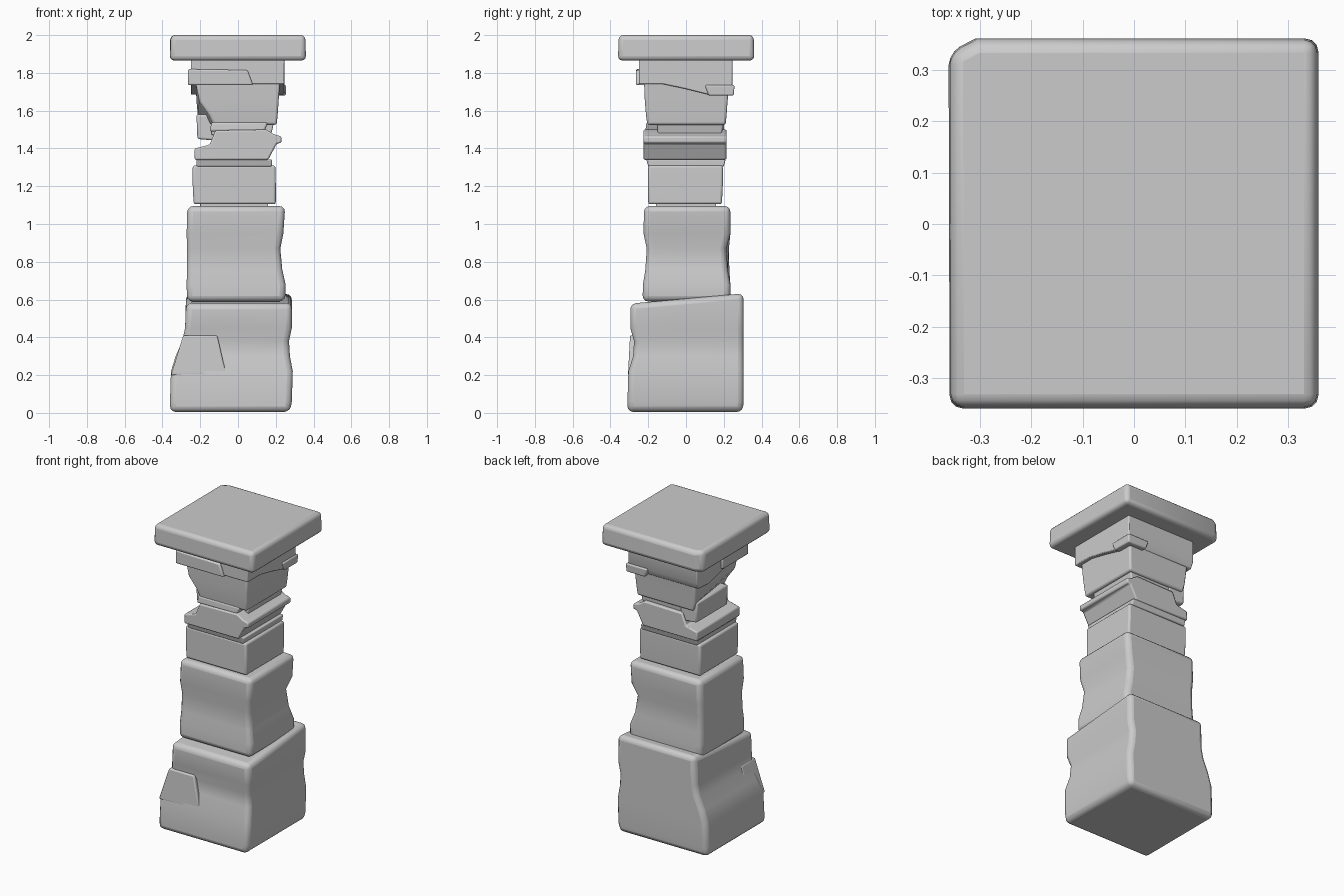
import bpy, bmesh, math
from mathutils import Vector


def finish(name, bm, bevel, segs=3):
    bmesh.ops.recalc_face_normals(bm, faces=bm.faces)
    me = bpy.data.meshes.new(name)
    bm.to_mesh(me)
    bm.free()
    ob = bpy.data.objects.new(name, me)
    bpy.context.collection.objects.link(ob)
    mod = ob.modifiers.new("worn_edges", 'BEVEL')
    mod.width = bevel
    mod.segments = segs
    mod.limit_method = 'ANGLE'
    mod.angle_limit = math.radians(48)
    bpy.ops.object.select_all(action='DESELECT')
    ob.select_set(True)
    bpy.context.view_layer.objects.active = ob
    bpy.ops.object.shade_smooth_by_angle(angle=math.radians(35))
    return ob


def stone(name, levels, bevel=0.02, tilt_top=0.0):
    """Stacked rectangles (z, x0, x1, y0, y1, front-left x inset, back-right inset)."""
    bm = bmesh.new()
    rings = []
    for i, lv in enumerate(levels):
        z, x0, x1, y0, y1 = lv[:5]
        fl = lv[5] if len(lv) > 5 else 0
        br = lv[6] if len(lv) > 6 else 0
        t = tilt_top if i == len(levels) - 1 else 0
        pts = [(x0 + fl, y0), (x1, y0), (x1 - br, y1 - br), (x0, y1)]
        rings.append([bm.verts.new((x, y, z + t * y)) for x, y in pts])
    bm.faces.new(rings[0][::-1])
    bm.faces.new(rings[-1])
    for a, b in zip(rings, rings[1:]):
        for k in range(4):
            n = (k + 1) % 4
            bm.faces.new((a[k], a[n], b[n], b[k]))
    return finish(name, bm, bevel)


def slice_stone(name, profile, axis, lo, hi, bevel=0.01):
    """Profile (horizontal, z) extruded along the x or y axis."""
    bm = bmesh.new()
    def put(h, z, d):
        return bm.verts.new((d, h, z) if axis == 'x' else (h, d, z))
    f = bm.faces.new([put(h, z, lo) for h, z in profile])
    res = bmesh.ops.extrude_face_region(bm, geom=[f])
    move = Vector((hi - lo, 0, 0) if axis == 'x' else (0, hi - lo, 0))
    bmesh.ops.translate(bm, vec=move,
                        verts=[v for v in res['geom'] if isinstance(v, bmesh.types.BMVert)])
    return finish(name, bm, bevel, 2)


# Flared base stone with a waist and a sloping top
stone("base_stone", [
    (0.005, -0.36, 0.275, -0.31, 0.30),
    (0.06, -0.36, 0.285, -0.31, 0.305),
    (0.22, -0.355, 0.29, -0.305, 0.305),
    (0.30, -0.33, 0.275, -0.28, 0.305),
    (0.38, -0.295, 0.27, -0.275, 0.305),
    (0.45, -0.28, 0.285, -0.295, 0.305),
    (0.605, -0.275, 0.285, -0.295, 0.305)], 0.03, 0.09)

# Broken ledge on the front left of the base
bm = bmesh.new()
front = [(-0.355, 0.20), (-0.06, 0.20), (-0.08, 0.28), (-0.11, 0.41), (-0.29, 0.41)]
depth = [-0.307, -0.305, -0.303, -0.296, -0.296]
a = [bm.verts.new((x, y, z)) for (x, z), y in zip(front, depth)]
b = [bm.verts.new((x, -0.15, z)) for x, z in front]
bm.faces.new(a)
bm.faces.new(b[::-1])
for k in range(5):
    n = (k + 1) % 5
    bm.faces.new((a[n], a[k], b[k], b[n]))
finish("base_ledge", bm, 0.008)

# Waisted shaft stones
stone("shaft_stone", [
    (0.59, -0.27, 0.25, -0.23, 0.235),
    (0.68, -0.272, 0.252, -0.228, 0.235),
    (0.76, -0.27, 0.235, -0.215, 0.23, 0, 0.01),
    (0.87, -0.27, 0.225, -0.208, 0.228, 0, 0.015),
    (0.95, -0.272, 0.24, -0.225, 0.235),
    (1.095, -0.268, 0.25, -0.222, 0.235)], 0.03)
stone("upper_shaft_stone", [
    (1.105, -0.235, 0.20, -0.20, 0.19),
    (1.21, -0.24, 0.20, -0.20, 0.195),
    (1.31, -0.24, 0.198, -0.20, 0.195)], 0.012)
stone("shaft_core", [(1.07, -0.20, 0.16, -0.16, 0.16),
                     (1.13, -0.20, 0.16, -0.16, 0.16)], 0.005)

# Thin plate and the leaning band above it
stone("thin_plate", [(1.305, -0.22, 0.18, -0.20, 0.20),
                     (1.342, -0.22, 0.18, -0.21, 0.21)], 0.006)
slice_stone("leaning_band", [
    (-0.23, 1.34), (0.16, 1.34), (0.205, 1.425), (0.23, 1.43), (0.23, 1.463),
    (0.19, 1.475), (0.15, 1.50), (-0.12, 1.495), (-0.15, 1.42), (-0.23, 1.40)],
    'y', -0.225, 0.215, 0.008)
slice_stone("left_spur", [(-0.215, 1.45), (-0.10, 1.44), (-0.10, 1.58), (-0.22, 1.58)],
            'y', -0.12, 0.20)

# Neck stones under the capital
stone("neck_plate", [(1.47, -0.14, 0.175, -0.15, 0.19),
                     (1.535, -0.14, 0.19, -0.15, 0.195)], 0.008)
stone("neck_lip", [(1.49, -0.15, 0.14, -0.215, 0.10),
                   (1.54, -0.14, 0.16, -0.21, 0.10)], 0.012)
stone("neck_stone", [
    (1.525, -0.20, 0.205, -0.205, 0.21, 0.07),
    (1.58, -0.215, 0.21, -0.212, 0.215, 0.06),
    (1.65, -0.22, 0.215, -0.218, 0.22, 0.015),
    (1.75, -0.225, 0.222, -0.222, 0.23)], 0.012)

# Capital block stepping down towards the back
slice_stone("capital_block", [
    (-0.25, 1.87), (-0.25, 1.74), (-0.12, 1.74), (0.0, 1.715), (0.12, 1.685),
    (0.225, 1.69), (0.245, 1.73), (0.245, 1.87)], 'x', -0.25, 0.245, 0.006)
slice_stone("capital_front_strip", [
    (-0.265, 1.735), (0.08, 1.735), (0.05, 1.815), (-0.265, 1.82)],
    'y', -0.265, 0.0, 0.008)
stone("capital_back_chip", [(1.68, 0.12, 0.253, 0.12, 0.253),
                            (1.735, 0.10, 0.255, 0.10, 0.257)], 0.008)

# Top slab with one chipped corner
bm = bmesh.new()
outline = [(-0.36, -0.36), (0.36, -0.36), (0.36, 0.362), (-0.31, 0.362), (-0.362, 0.335)]
lo = [bm.verts.new((x, y, 1.865)) for x, y in outline]
hi = [bm.verts.new((x * 0.99, y * 0.99, 2.0)) for x, y in outline]
bm.faces.new(lo[::-1])
bm.faces.new(hi)
for k in range(5):
    n = (k + 1) % 5
    bm.faces.new((lo[k], lo[n], hi[n], hi[k]))
finish("top_slab", bm, 0.025)
